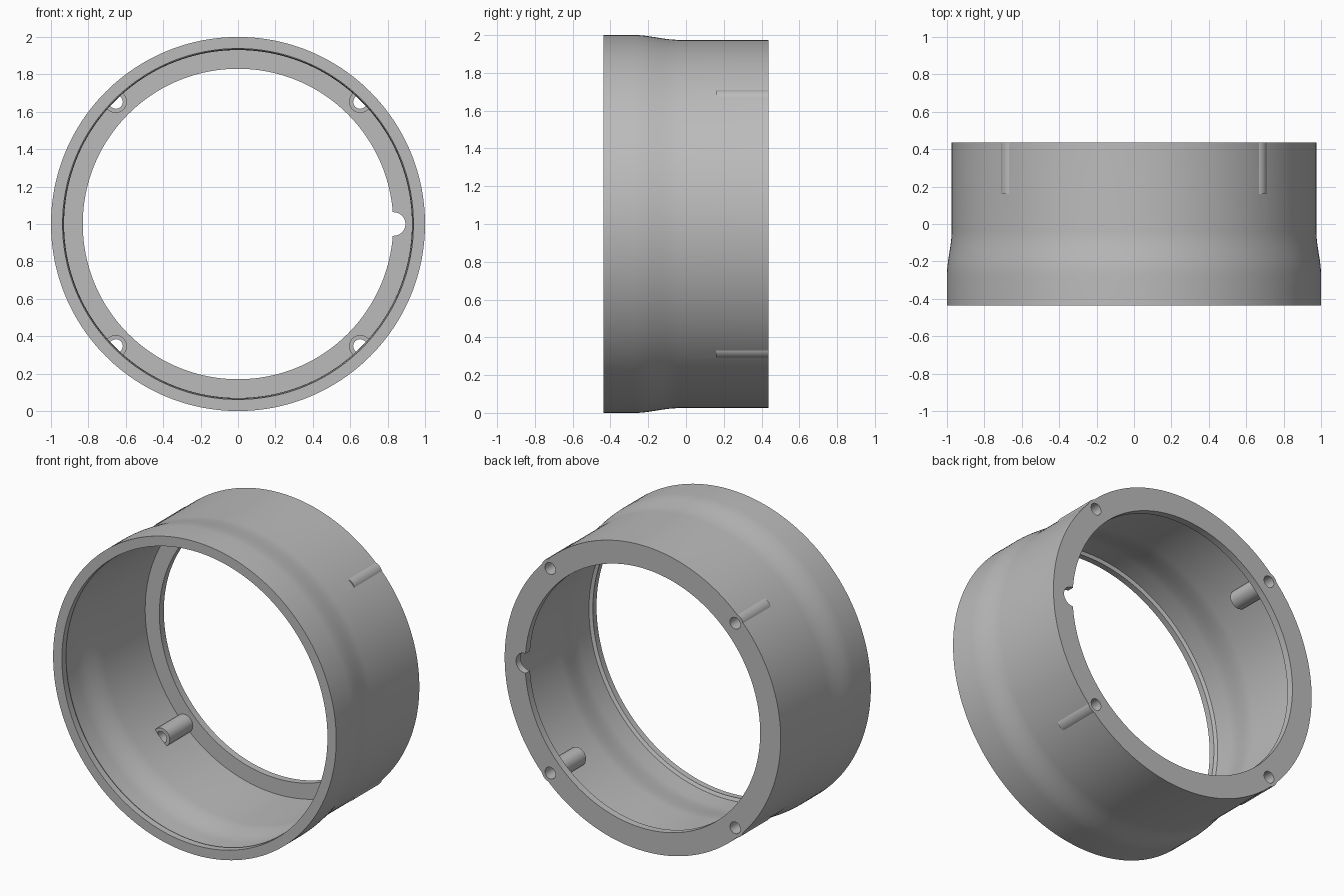
import bpy, bmesh
from math import cos, sin, tau, radians
from mathutils import Matrix, Vector

if "Cube" in bpy.data.objects:
    bpy.data.objects.remove(bpy.data.objects["Cube"], do_unlink=True)

grey = bpy.data.materials.new("plain grey")
grey.use_nodes = True
grey.diffuse_color = (0.5, 0.5, 0.5, 1)
grey.node_tree.nodes["Principled BSDF"].inputs["Base Color"].default_value = (0.5, 0.5, 0.5, 1)

HALF = 0.437          # half the depth
SEGMENTS = 192
POST_START = 0.16
AXIS = Vector((0, 0, 1))


def add_object(name, bm):
    mesh = bpy.data.meshes.new(name)
    bmesh.ops.recalc_face_normals(bm, faces=bm.faces[:])
    bm.to_mesh(mesh)
    bm.free()
    mesh.materials.append(grey)
    obj = bpy.data.objects.new(name, mesh)
    bpy.context.collection.objects.link(obj)
    return obj


def lathe(name, profile):
    """Spin a closed (radius, y) profile around the horizontal y axis."""
    bm = bmesh.new()
    rings = []
    for i in range(SEGMENTS):
        a = tau * i / SEGMENTS
        rings.append([bm.verts.new((r * cos(a), y, 1 + r * sin(a))) for r, y in profile])
    n = len(profile)
    for i in range(SEGMENTS):
        a, b = rings[i], rings[(i + 1) % SEGMENTS]
        for j in range(n):
            k = (j + 1) % n
            bm.faces.new((a[j], a[k], b[k], b[j]))
    return add_object(name, bm)


def rods(name, spots, radius, y0, y1):
    """Cylinders along y at the given (x, z) spots."""
    bm = bmesh.new()
    for x, z in spots:
        place = Matrix.Translation((x, (y0 + y1) / 2, z)) @ Matrix.Rotation(radians(90), 4, "X")
        bmesh.ops.create_cone(bm, cap_ends=True, segments=40, radius1=radius,
                              radius2=radius, depth=y1 - y0, matrix=place)
    return add_object(name, bm)


def combine(target, tool, operation):
    mod = target.modifiers.new(operation.lower(), "BOOLEAN")
    mod.operation = operation
    mod.solver = "EXACT"
    mod.object = tool
    bpy.context.view_layer.objects.active = target
    bpy.ops.object.modifier_apply(modifier=mod.name)
    bpy.data.objects.remove(tool, do_unlink=True)


def flare(wide, narrow, start, end, steps=10):
    """Soft S-shaped step between two radii."""
    points = []
    for i in range(steps + 1):
        t = i / steps
        s = t * t * (3 - 2 * t)
        points.append((wide + (narrow - wide) * s, start + (end - start) * t))
    return points


# Flared shell with a front lip and a thin flange at the back
outside = [(1.0, -HALF)] + flare(1.0, 0.975, -0.27, -0.04) + [(0.975, HALF)]
inside = [(0.938, -HALF), (0.938, -0.395), (0.935, -0.395)] + flare(0.955, 0.93, -0.27, -0.04)
inside.insert(3, (0.955, -0.385))
flange = [(0.93, HALF - 0.045), (0.83, HALF - 0.045), (0.83, HALF)]
housing = lathe("housing_ring", outside + flange[::-1] + inside[::-1])

# Four screw posts, their holes, and a round notch in the flange
corners = [(sx * 0.653, 1 + sz * 0.653) for sx in (-1, 1) for sz in (-1, 1)]
combine(housing, rods("screw_posts", corners, 0.059, POST_START, HALF), "UNION")
combine(housing, rods("screw_holes", corners, 0.037, POST_START - 0.0005, HALF + 0.05), "DIFFERENCE")
combine(housing, rods("flange_notch", [(0.832, 1)], 0.063, HALF - 0.1, HALF + 0.05), "DIFFERENCE")

# Smooth shading with sharp rims
bpy.ops.object.select_all(action="DESELECT")
housing.select_set(True)
bpy.context.view_layer.objects.active = housing
bpy.ops.object.shade_smooth_by_angle(angle=radians(25))
